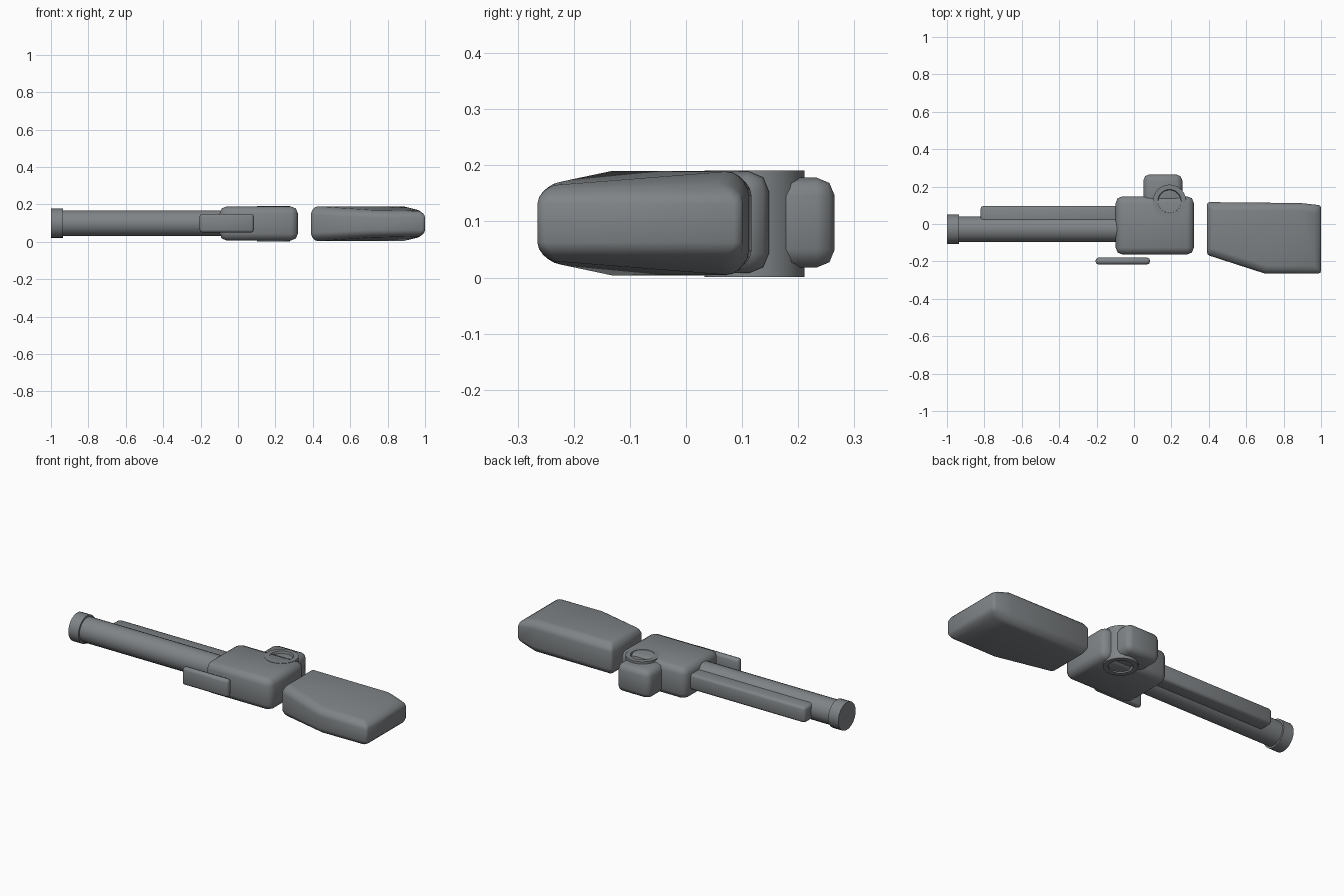
import bpy, bmesh, math
from mathutils import Matrix, Vector

if "Cube" in bpy.data.objects:
    bpy.data.objects.remove(bpy.data.objects["Cube"])

metal = bpy.data.materials.new("dark_grey")
metal.diffuse_color = (0.215, 0.23, 0.24, 1)
metal.use_nodes = True
metal.node_tree.nodes["Principled BSDF"].inputs["Base Color"].default_value = metal.diffuse_color


def finish(name, bm, bevel=0, segments=2, angle=180):
    bmesh.ops.recalc_face_normals(bm, faces=bm.faces[:])
    me = bpy.data.meshes.new(name)
    bm.to_mesh(me)
    bm.free()
    me.materials.append(metal)
    ob = bpy.data.objects.new(name, me)
    bpy.context.collection.objects.link(ob)
    if bevel:
        m = ob.modifiers.new("Bevel", 'BEVEL')
        m.width, m.segments = bevel, segments
        m.limit_method, m.angle_limit = 'ANGLE', math.radians(25)
    bpy.ops.object.select_all(action='DESELECT')
    bpy.context.view_layer.objects.active = ob
    ob.select_set(True)
    if angle >= 180:
        bpy.ops.object.shade_smooth()
    else:
        bpy.ops.object.shade_smooth_by_angle(angle=math.radians(angle))
    return ob


def box(name, lo, hi, bevel):
    lo, hi = Vector(lo), Vector(hi)
    bm = bmesh.new()
    bmesh.ops.create_cube(bm, size=1, matrix=Matrix.Translation((lo + hi) / 2)
                          @ Matrix.Diagonal((*(hi - lo), 1)))
    return finish(name, bm, bevel)


def cylinder(name, centre, radius, length, along_x, sides=24, recess=None):
    bm = bmesh.new()
    rot = Matrix.Rotation(math.pi / 2, 4, 'Y') if along_x else Matrix()
    bmesh.ops.create_cone(bm, cap_ends=True, segments=sides, radius1=radius,
                          radius2=radius, depth=length,
                          matrix=Matrix.Translation(centre) @ rot)
    if recess:
        caps = [f for f in bm.faces if len(f.verts) > 4]
        bmesh.ops.inset_individual(bm, faces=caps, thickness=recess[0])
        bmesh.ops.inset_individual(bm, faces=caps, thickness=0.004, depth=-recess[1])
    return finish(name, bm, angle=40)


# Barrel, muzzle collar and the rail beside the barrel
cylinder("barrel", (-0.48, -0.028, 0.1), 0.069, 0.92, True)
cylinder("muzzle", (-0.968, -0.028, 0.1), 0.079, 0.064, True)
box("barrel_rail", (-0.82, -0.02, 0.055), (0.0, 0.097, 0.145), 0.015)

# Receiver body, rear block and side plate
box("receiver", (-0.098, -0.163, 0.008), (0.32, 0.148, 0.189), 0.036)
box("rear_block", (0.05, 0.06, 0.018), (0.258, 0.265, 0.178), 0.032)
box("side_plate", (-0.205, -0.216, 0.05), (0.085, -0.18, 0.15), 0.014)

# Round hub passing through the receiver
cylinder("hub", (0.19, 0.122, 0.096), 0.089, 0.19, False, 24, (0.026, 0.015))

# Stock: outer outline, plus an inner outline whose height drops to the butt
outer = [(0.39, 0.117, .16), (0.89, 0.112, .16), (1.0, 0.10, .145),
         (1.0, -0.265, .145), (0.70, -0.265, .145), (0.39, -0.165, .16)]
inner = [(0.412, 0.085, .19), (0.89, 0.085, .19), (0.965, 0.07, .17),
         (0.965, -0.235, .168), (0.705, -0.235, .17), (0.412, -0.14, .19)]
bm = bmesh.new()
flip = lambda ring: [(x, y, 0.194 - z) for x, y, z in ring]
rings = [[bm.verts.new(p) for p in r] for r in (inner, outer, flip(outer), flip(inner))]
for a, b in zip(rings, rings[1:]):
    for i in range(6):
        j = (i + 1) % 6
        bm.faces.new((a[i], a[j], b[j], b[i]))
for r in (rings[0], rings[3]):
    for tri in ((0, 1, 5), (1, 4, 5), (1, 3, 4), (1, 2, 3)):
        bm.faces.new([r[i] for i in tri])
finish("stock", bm, 0.014)
